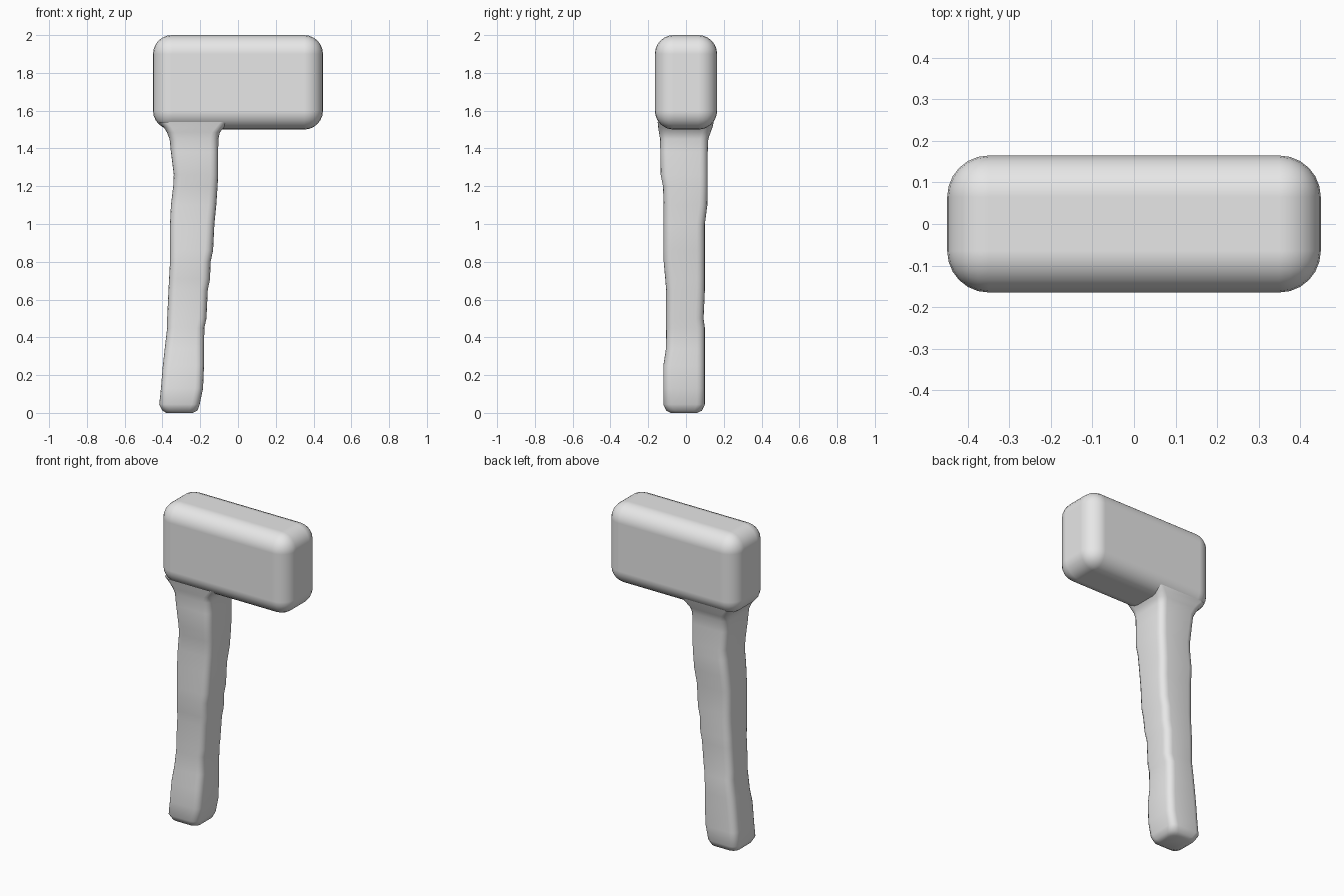
import bpy, bmesh, math

grey = bpy.data.materials.new("plain_grey")
grey.diffuse_color = (0.8, 0.8, 0.8, 1)


def finish(bm, name):
    bmesh.ops.recalc_face_normals(bm, faces=bm.faces)
    mesh = bpy.data.meshes.new(name)
    bm.to_mesh(mesh)
    bm.free()
    mesh.materials.append(grey)
    for p in mesh.polygons:
        p.use_smooth = True
    ob = bpy.data.objects.new(name, mesh)
    bpy.context.collection.objects.link(ob)
    return ob


# hammer head: softly rounded block
bm = bmesh.new()
bmesh.ops.create_cube(bm, size=1)
for v in bm.verts:
    v.co = (v.co.x * 0.9, v.co.y * 0.33, v.co.z * 0.5 + 1.75)
head = finish(bm, "hammer_head")
bev = head.modifiers.new("round", "BEVEL")
bev.width = 0.1
bev.segments = 6
bev.limit_method = 'NONE'
bev.harden_normals = True

# handle: rounded rectangular sections (z, left, right, front, back)
sections = [
    (0.0, -0.38, -0.24, -0.08, 0.06),
    (0.012, -0.40, -0.215, -0.105, 0.085),
    (0.045, -0.417, -0.203, -0.12, 0.10),
    (0.13, -0.408, -0.185, -0.12, 0.10),
    (0.25, -0.398, -0.18, -0.12, 0.10),
    (0.34, -0.388, -0.18, -0.106, 0.10),
    (0.45, -0.375, -0.178, -0.105, 0.10),
    (0.50, -0.375, -0.167, -0.105, 0.093),
    (0.65, -0.368, -0.16, -0.105, 0.10),
    (0.71, -0.365, -0.148, -0.11, 0.10),
    (0.80, -0.36, -0.145, -0.118, 0.10),
    (0.86, -0.36, -0.132, -0.118, 0.10),
    (1.00, -0.36, -0.125, -0.118, 0.10),
    (1.10, -0.355, -0.115, -0.118, 0.113),
    (1.20, -0.343, -0.108, -0.122, 0.115),
    (1.26, -0.34, -0.105, -0.134, 0.115),
    (1.38, -0.355, -0.105, -0.136, 0.115),
    (1.45, -0.362, -0.104, -0.137, 0.118),
    (1.485, -0.376, -0.096, -0.143, 0.13),
    (1.51, -0.392, -0.075, -0.147, 0.14),
    (1.54, -0.42, -0.05, -0.15, 0.147),
]
bm = bmesh.new()
rings = []
for z, x0, x1, y0, y1 in sections:
    r = 0.042
    ring = []
    for k, (cx, cy) in enumerate([(x1 - r, y1 - r), (x0 + r, y1 - r),
                                  (x0 + r, y0 + r), (x1 - r, y0 + r)]):
        for s in range(5):
            a = math.pi / 2 * (k + s / 4)
            ring.append(bm.verts.new((cx + r * math.cos(a), cy + r * math.sin(a), z)))
    rings.append(ring)
n = len(rings[0])
for a, b in zip(rings, rings[1:]):
    for i in range(n):
        j = (i + 1) % n
        bm.faces.new((a[i], a[j], b[j], b[i]))
bm.faces.new(rings[0][::-1])  # butt of the handle; top is open inside the head
finish(bm, "handle")
